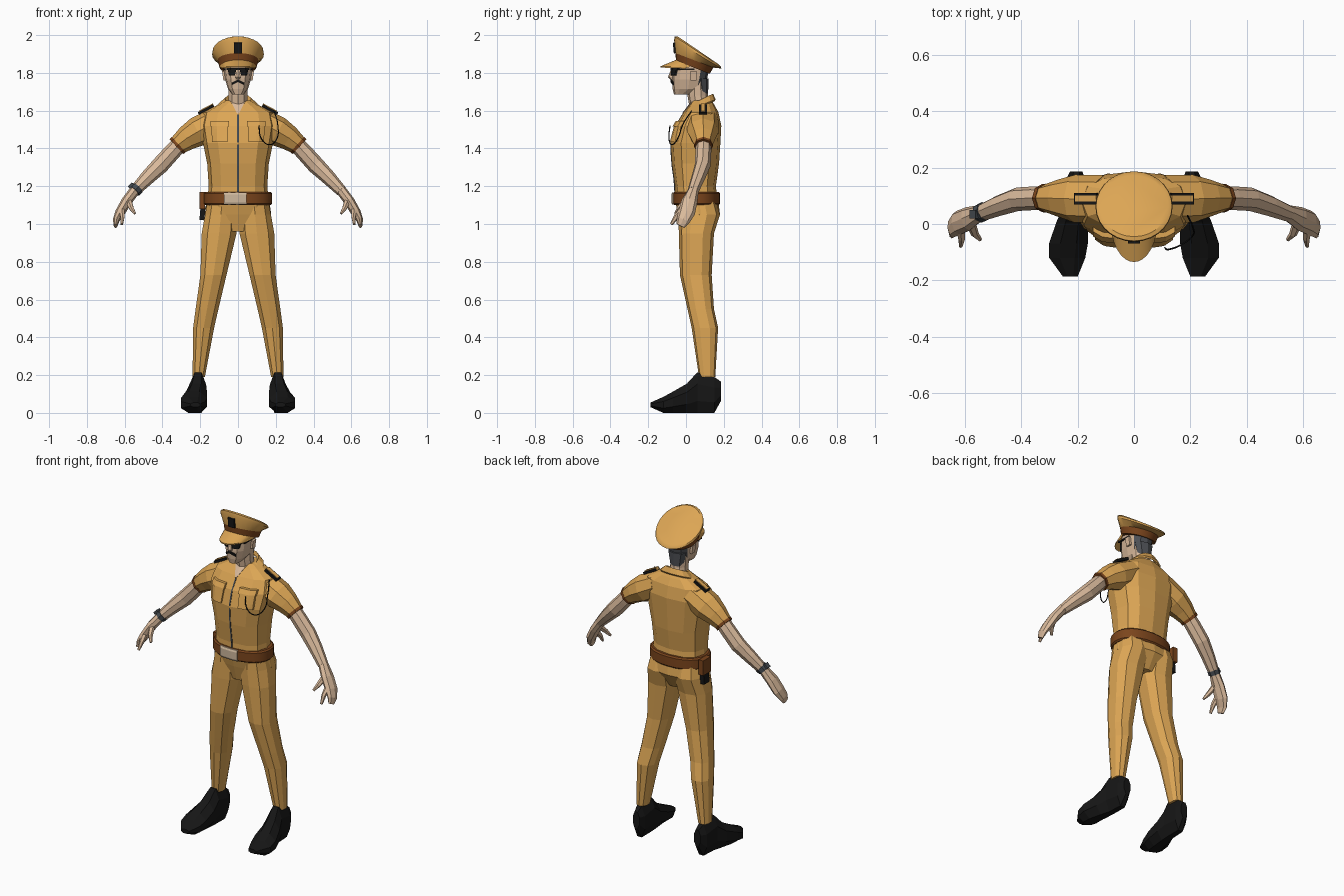
import bpy, bmesh
from math import sin, cos, pi, radians
from mathutils import Vector as V, Matrix
from mathutils.bvhtree import BVHTree

if "Cube" in bpy.data.objects:
    bpy.data.objects.remove(bpy.data.objects["Cube"])


def material(name, r, g, b):
    m = bpy.data.materials.new(name)
    m.use_nodes = True
    m.diffuse_color = (r, g, b, 1)
    bsdf = m.node_tree.nodes["Principled BSDF"]
    bsdf.inputs["Base Color"].default_value = (r, g, b, 1)
    bsdf.inputs["Roughness"].default_value = .8
    return m


khaki = material("khaki cloth", .72, .38, .09)
skin = material("skin", .7, .49, .33)
leather = material("brown leather", .2, .06, .012)
black = material("black", .008, .008, .008)
hair = material("grey hair", .075, .08, .09)
steel = material("dark steel", .06, .07, .08)
silver = material("pale buckle", .62, .48, .34)


def finish(name, bm, mats, rule=None, smooth=False):
    """Turn a bmesh into an object, colouring faces by a rule on their centre."""
    bmesh.ops.recalc_face_normals(bm, faces=bm.faces)
    if rule:
        for f in bm.faces:
            f.material_index = rule(f.calc_center_median())
    mesh = bpy.data.meshes.new(name)
    bm.to_mesh(mesh)
    bm.free()
    obj = bpy.data.objects.new(name, mesh)
    bpy.context.collection.objects.link(obj)
    for m in mats:
        mesh.materials.append(m)
    if smooth:
        bpy.ops.object.select_all(action='DESELECT')
        obj.select_set(True)
        bpy.context.view_layer.objects.active = obj
        bpy.ops.object.shade_smooth_by_angle(angle=radians(35))
    return obj


def loft(name, rings, mat, n=10, power=1, half=False, rule=None, smooth=False):
    """Skin closed rings; each ring is (centre, front axis, side axis)."""
    bm = bmesh.new()
    grow = 1 / cos(pi / n) if half else 1
    shape = lambda t: (abs(t) ** power) * (1 if t > 0 else -1)
    loops = []
    for c, u, v in rings:
        angles = [2 * pi * (i + half * .5) / n + pi / 2 for i in range(n)]
        loops.append([bm.verts.new(c + u * shape(sin(a)) * grow + v * shape(cos(a)) * grow) for a in angles])
    for a, b in zip(loops, loops[1:]):
        for i in range(n):
            j = (i + 1) % n
            bm.faces.new((a[i], a[j], b[j], b[i]))
    bm.faces.new(loops[0])
    bm.faces.new(loops[-1])
    return finish(name, bm, mat if isinstance(mat, list) else [mat], rule, smooth)


def level(x, y, z, rx, ry):
    return V((x, y, z)), V((0, -ry, 0)), V((rx, 0, 0))


def limb(s, *points):
    """Rings square to a path of (x, y, z, thickness, depth along y)."""
    path = [V((s * p[0], p[1], p[2])) for p in points]
    rings = []
    for i, p in enumerate(points):
        t = (path[min(i + 1, len(path) - 1)] - path[max(i - 1, 0)]).normalized()
        u = (V((0, -1, 0)) + t * t.y).normalized()
        rings.append((path[i], u * p[4], t.cross(u) * p[3]))
    return rings


def box(name, at, size, mat, tilt=0, axis='Y'):
    bm = bmesh.new()
    m = Matrix.Translation(at) @ Matrix.Rotation(radians(tilt), 4, axis) @ Matrix.Diagonal((*size, 1))
    bmesh.ops.create_cube(bm, size=1, matrix=m)
    return finish(name, bm, [mat])


def drape(name, base, x0, x1, z0, z1, mat, thick=.008, taper=1, slant=0):
    """Raised patch laid on the front of a base object; taper narrows its bottom."""
    tree = BVHTree.FromPolygons([v.co for v in base.data.vertices], [p.vertices for p in base.data.polygons])
    bm = bmesh.new()
    n, mid, grid = 6, (x0 + x1) / 2, []
    for i in range(n + 1):
        for j in range(n + 1):
            x = mid + (x1 - x0) * (i / n - .5) * (taper + (1 - taper) * j / n)
            z = z0 + (z1 - z0) * j / n + slant * (x - mid)
            hit = tree.ray_cast(V((x, -2, z)), V((0, 1, 0)))[0]
            grid.append(bm.verts.new((x, (hit.y if hit else 0) - thick, z)))
    for i in range(n):
        for j in range(n):
            k = i * (n + 1) + j
            bm.faces.new((grid[k], grid[k + n + 1], grid[k + n + 2], grid[k + 1]))
    rim = bmesh.ops.extrude_edge_only(bm, edges=[e for e in bm.edges if e.is_boundary])
    for v in rim["geom"]:
        if isinstance(v, bmesh.types.BMVert):
            v.co.y += thick + .005
    return finish(name, bm, [mat])


# Shirt body and hips
shirt = loft("shirt_body", [level(0, *r) for r in (
    (.055, 1.1, .165, .115), (.05, 1.2, .155, .108), (.05, 1.32, .163, .125), (.05, 1.43, .185, .132),
    (.065, 1.52, .2, .122), (.08, 1.59, .185, .092), (.085, 1.63, .11, .066), (.085, 1.655, .065, .05))],
    khaki, 12, .8)
loft("trouser_hips", [level(0, *r) for r in (
    (.055, 1.13, .165, .115), (.07, 1.05, .176, .11), (.055, .96, .08, .07))], khaki, 12, .8)

# Limbs, built for both sides
for s, side in ((1, "left"), (-1, "right")):
    loft(side + "_trouser_leg", [level(s * x, y, z, rx, ry) for x, y, z, rx, ry in (
        (.085, .06, 1.12, .08, .1), (.09, .07, 1.05, .088, .11), (.1, .055, .95, .096, .093),
        (.13, .052, .73, .072, .084), (.164, .078, .55, .063, .07), (.182, .1, .45, .058, .07),
        (.208, .112, .19, .034, .043))], khaki, 10, .85)
    # Shoe sections run from heel to toe as (x, y, bottom, top, half width)
    loft(side + "_shoe", [(V((s * x, y, (b + t) / 2)), V((0, 0, (t - b) / 2)), V((w, 0, 0))) for x, y, b, t, w in (
        (.205, .186, .065, .165, .022), (.208, .15, 0, .19, .037), (.211, .06, 0, .215, .042),
        (.22, .005, 0, .155, .056), (.233, -.07, 0, .112, .069), (.237, -.12, 0, .085, .064),
        (.226, -.187, .03, .055, .026))], black, 8, half=True)
    loft(side + "_sleeve", limb(s, (.11, .088, 1.545, .075, .085), (.21, .09, 1.49, .08, .085),
        (.27, .092, 1.455, .066, .066), (.322, .092, 1.415, .051, .047)), khaki, 8)
    loft(side + "_sleeve_cuff", limb(s, (.314, .092, 1.421, .055, .051),
        (.326, .092, 1.41, .054, .05)), leather, 8)
    loft(side + "_arm", limb(s, (.29, .092, 1.445, .042, .04), (.345, .092, 1.385, .045, .042),
        (.413, .088, 1.31, .046, .042), (.48, .065, 1.245, .039, .037),
        (.547, .038, 1.175, .03, .03)), skin, 8)
    loft(side + "_hand", limb(s, (.545, .04, 1.18, .028, .028), (.59, .018, 1.12, .028, .043),
        (.625, .004, 1.06, .026, .044), (.645, -.015, 1.02, .018, .036), (.648, -.03, .99, .01, .024)), skin, 8)
    loft(side + "_thumb", limb(s, (.58, .005, 1.125, .018, .018), (.565, -.035, 1.085, .014, .014),
        (.546, -.056, 1.055, .007, .007)), skin, 6)
    loft(side + "_forefinger", limb(s, (.615, -.01, 1.08, .018, .02), (.612, -.05, 1.04, .013, .015),
        (.615, -.078, .998, .007, .008)), skin, 6)
    # Shoulder strap with dark trim, chest pocket and flap
    box(side + "_strap_trim", (s * .17, .09, 1.606), (.09, .04, .014), black, s * 28)
    box(side + "_shoulder_strap", (s * .168, .09, 1.611), (.085, .022, .016), khaki, s * 28)
    xs = sorted((s * .052, s * .142))
    drape(side + "_pocket", shirt, *xs, 1.435, 1.535, khaki, .012, .9)
    drape(side + "_pocket_flap", shirt, xs[0] - .004, xs[1] + .004, 1.515, 1.545, khaki, .018)
drape("shirt_front_seam", shirt, -.004, .004, 1.17, 1.58, steel, .003)
drape("open_neck", shirt, -.036, .036, 1.585, 1.645, skin, .006, .15)

# Wristwatch on the right arm
loft("watch_strap", limb(-1, (.532, .045, 1.192, .035, .035), (.549, .037, 1.174, .034, .034)), steel, 8)
box("watch_face", (-.568, .035, 1.203), (.03, .03, .016), steel, -45)

# Belt, buckle and holster
belt = loft("belt", [level(0, .055, z, x, y) for z, x, y in (
    (1.1, .172, .118), (1.108, .18, .125), (1.162, .18, .125), (1.17, .172, .118))], leather, 24, .9, smooth=True)
drape("belt_buckle", belt, -.074, .044, 1.102, 1.168, silver, .008)
box("holster", (-.19, .09, 1.125), (.03, .075, .09), leather)
box("holstered_pistol", (-.188, .09, 1.058), (.026, .05, .075), black, 5)

# Neck and head, with hair on the back
loft("neck", [level(0, .08, 1.58, .055, .055), level(0, .062, 1.68, .052, .054),
    level(0, .06, 1.76, .055, .055)], skin, 10)
head = loft("head", [level(0, *r) for r in (
    (-.02, 1.685, .03, .043), (.012, 1.715, .053, .083), (.018, 1.765, .068, .093),
    (.024, 1.815, .074, .097), (.028, 1.845, .073, .094), (.034, 1.875, .062, .08))],
    [skin, hair], 12, .85, rule=lambda c: int(c.y > .055))
loft("nose", [level(0, -.073, 1.815, .007, .008), level(0, -.08, 1.778, .016, .015),
    level(0, -.074, 1.765, .011, .01)], skin, 6)
loft("nape_hair", [level(0, .085, 1.69, .042, .032), level(0, .082, 1.77, .06, .038)], hair, 8)

# Sunglasses, moustache, ears
drape("glasses_bridge", head, -.06, .06, 1.814, 1.826, black, .01)
for s, side in ((1, "left"), (-1, "right")):
    drape(side + "_lens", head, *sorted((s * .008, s * .056)), 1.785, 1.824, black, .009, .65)
    box(side + "_glasses_arm", (s * .072, 0, 1.818), (.008, .09, .008), black)
    drape(side + "_moustache", head, *sorted((0, s * .032)), 1.744, 1.757, black, .008, 1, -s * .5)
    box(side + "_ear", (s * .074, .04, 1.785), (.014, .03, .05), skin, s * 8)

# Collar folded round the back of the neck
bm = bmesh.new()
rows = []
for i in range(13):
    a = radians(-62 + 304 * i / 12)
    lift = .028 * sin(a)
    rows.append([bm.verts.new((x * cos(a), .085 + y * sin(a), z + lift)) for x, y, z in (
        (.06, .05, 1.64), (.07, .058, 1.662), (.105, .072, 1.632), (.1, .066, 1.622))])
for a, b in zip(rows, rows[1:]):
    for k in range(3):
        bm.faces.new((a[k], a[k + 1], b[k + 1], b[k]))
finish("collar", bm, [khaki])


# Peaked cap: rings given by their front and back points and half width
def tilted(fy, fz, by, bz, w):
    f, b = V((0, fy, fz)), V((0, by, bz))
    return (f + b) / 2, (f - b) / 2, V((w, 0, 0))


edge = tilted(-.053, 1.865, .125, 1.795, .098)
band_top = tilted(-.056, 1.905, .145, 1.828, .108)
loft("cap_band", [edge, band_top], leather, 28, smooth=True)
loft("cap_crown", [band_top, tilted(-.063, 1.975, .187, 1.823, .137),
    tilted(-.06, 1.993, .185, 1.832, .135), tilted(-.045, 1.994, .172, 1.846, .122)], khaki, 28, smooth=True)
box("cap_badge", (0, -.06, 1.932), (.042, .014, .056), black, 5, 'X')

# Cap visor sweeping forward from the band
bm = bmesh.new()
rows = []
for i in range(15):
    a = radians(12 + 156 * i / 14)
    inner = edge[0] + edge[1] * sin(a) + edge[2] * cos(a)
    outer = inner + V((-.012 * cos(a), -.082 * sin(a) ** .8, -.03 * sin(a)))
    drop = V((0, 0, -.007))
    rows.append([bm.verts.new(p) for p in (inner + V((0, .01, .008)), outer, outer + drop, inner + drop)])
for a, b in zip(rows, rows[1:]):
    for k in range(4):
        m = (k + 1) % 4
        bm.faces.new((a[k], a[m], b[m], b[k]))
finish("cap_visor", bm, [khaki], smooth=True)

# Whistle cord hanging from the left shoulder to the pocket
curve = bpy.data.curves.new("whistle_cord", 'CURVE')
curve.dimensions = '3D'
curve.bevel_depth = .003
curve.bevel_resolution = 1
curve.resolution_u = 5
points = ((.19, .03, 1.6), (.21, -.015, 1.53), (.205, -.045, 1.45), (.165, -.075, 1.42),
          (.125, -.09, 1.45), (.11, -.085, 1.52))
spline = curve.splines.new('BEZIER')
spline.bezier_points.add(len(points) - 1)
for b, p in zip(spline.bezier_points, points):
    b.co = p
    b.handle_left_type = b.handle_right_type = 'AUTO'
curve.materials.append(black)
bpy.context.collection.objects.link(bpy.data.objects.new("whistle_cord", curve))
